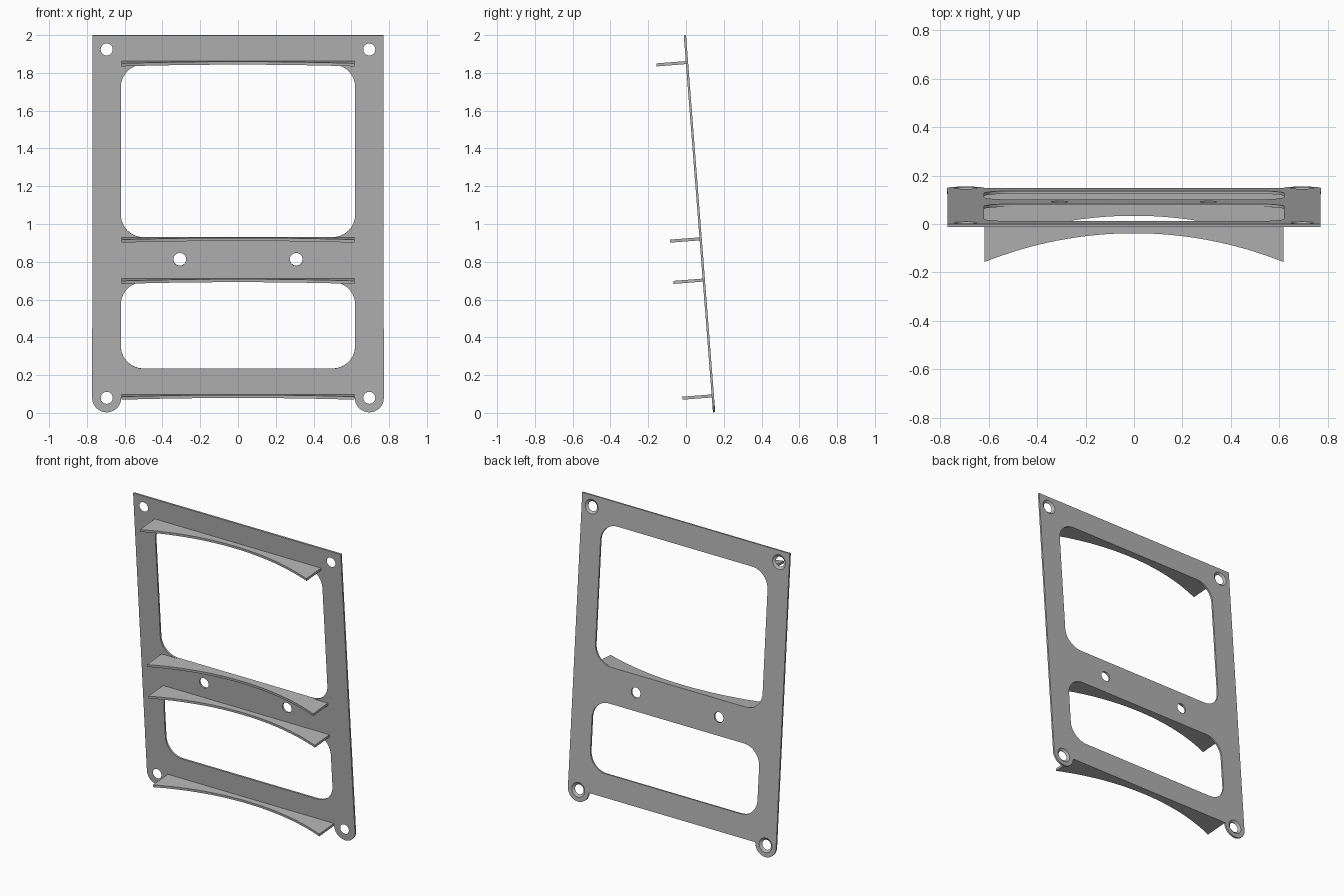
import bpy, bmesh, math
from mathutils import Matrix

cube = bpy.data.objects.get("Cube")
if cube:
    bpy.data.objects.remove(cube, do_unlink=True)

grey = bpy.data.materials.new("satin grey")
grey.use_nodes = True
grey.diffuse_color = (0.45, 0.45, 0.45, 1)
grey.node_tree.nodes["Principled BSDF"].inputs["Base Color"].default_value = grey.diffuse_color

HALF, TOP, THICK = 0.77, 2.005, 0.012
EAR_X, EAR_Z, EAR_R = 0.695, 0.08, 0.077
# Everything is drawn upright, then leaned back about the bottom edge
LEAN = Matrix.Translation((0, 0.143, 0)) @ Matrix.Rotation(math.atan2(0.155, 2), 4, 'X')


def arc(cx, cz, r, start, end, steps):
    """Points along an arc, angles in degrees."""
    angles = [math.radians(start + (end - start) * i / steps) for i in range(steps + 1)]
    return [(cx + r * math.cos(a), cz + r * math.sin(a)) for a in angles]


def loft(bm, first, second):
    """Closed solid between two matching 3D outlines."""
    a = [bm.verts.new(p) for p in first]
    b = [bm.verts.new(p) for p in second]
    bm.faces.new(a)
    bm.faces.new(b[::-1])
    for i in range(len(a)):
        j = (i + 1) % len(a)
        bm.faces.new((a[j], a[i], b[i], b[j]))


def slab(bm, outline, y0, y1):
    loft(bm, [(x, y0, z) for x, z in outline], [(x, y1, z) for x, z in outline])


def finish(name, bm):
    bmesh.ops.recalc_face_normals(bm, faces=bm.faces)
    mesh = bpy.data.meshes.new(name)
    bm.to_mesh(mesh)
    bm.free()
    mesh.materials.append(grey)
    obj = bpy.data.objects.new(name, mesh)
    bpy.context.collection.objects.link(obj)
    obj.matrix_world = LEAN
    return obj


def smooth(obj):
    bpy.ops.object.select_all(action='DESELECT')
    obj.select_set(True)
    bpy.context.view_layer.objects.active = obj
    bpy.ops.object.shade_smooth_by_angle(angle=math.radians(30))


def window(half, low, high, r):
    """Rounded rectangle outline."""
    x = half - r
    return (arc(x, high - r, r, 0, 90, 10) + arc(-x, high - r, r, 90, 180, 10)
            + arc(-x, low + r, r, 180, 270, 10) + arc(x, low + r, r, 270, 360, 10))


# Back plate with a rounded ear at each lower corner
bm = bmesh.new()
outline = [(HALF, TOP), (-HALF, TOP)]
for side in (-1, 1):
    outline += arc(side * EAR_X, EAR_Z, EAR_R, 180, 360, 24)
slab(bm, outline, 0, THICK)
plate = finish("back_plate", bm)

# Cutters: two windows, two plain holes, four holes flaring towards the back
bm = bmesh.new()
for low, high in ((0.235, 0.695), (0.932, 1.85)):
    slab(bm, window(0.62, low, high, 0.12), -0.05, 0.05)
for side in (-1, 1):
    slab(bm, arc(side * 0.308, 0.815, 0.034, 0, 345, 23), -0.05, 0.05)
    for z in (EAR_Z, 1.93):
        rings = []
        for y in (-THICK, 2 * THICK):
            r = 0.032 + 0.016 * y / THICK
            rings.append([(px, y, pz) for px, pz in arc(side * EAR_X, z, r, 0, 345, 23)])
        loft(bm, *rings)
cutter = finish("opening_cutter", bm)
cutter.hide_render = True

cut = plate.modifiers.new("openings", 'BOOLEAN')
cut.operation = 'DIFFERENCE'
cut.solver = 'EXACT'
cut.object = cutter
bpy.context.view_layer.objects.active = plate
bpy.ops.object.modifier_apply(modifier=cut.name)
bpy.data.objects.remove(cutter, do_unlink=True)
smooth(plate)

# Four thin shelves with a concave curved front edge
SHELF_X, DEEP, SHALLOW, SHELF_T = 0.617, 0.156, 0.037, 0.016
sag = DEEP - SHALLOW
radius = (SHELF_X ** 2 + sag ** 2) / (2 * sag)
swing = math.degrees(math.asin(SHELF_X / radius))
front = arc(0, -SHALLOW - radius, radius, 90 + swing, 90 - swing, 32)
shelf_outline = front + [(SHELF_X, 0), (-SHELF_X, 0)]
shelves = {"bottom_shelf": 0.082, "lower_middle_shelf": 0.697,
           "upper_middle_shelf": 0.916, "top_shelf": 1.852}
for name, z in shelves.items():
    bm = bmesh.new()
    loft(bm, [(x, y, z) for x, y in shelf_outline],
         [(x, y, z + SHELF_T) for x, y in shelf_outline])
    smooth(finish(name, bm))
